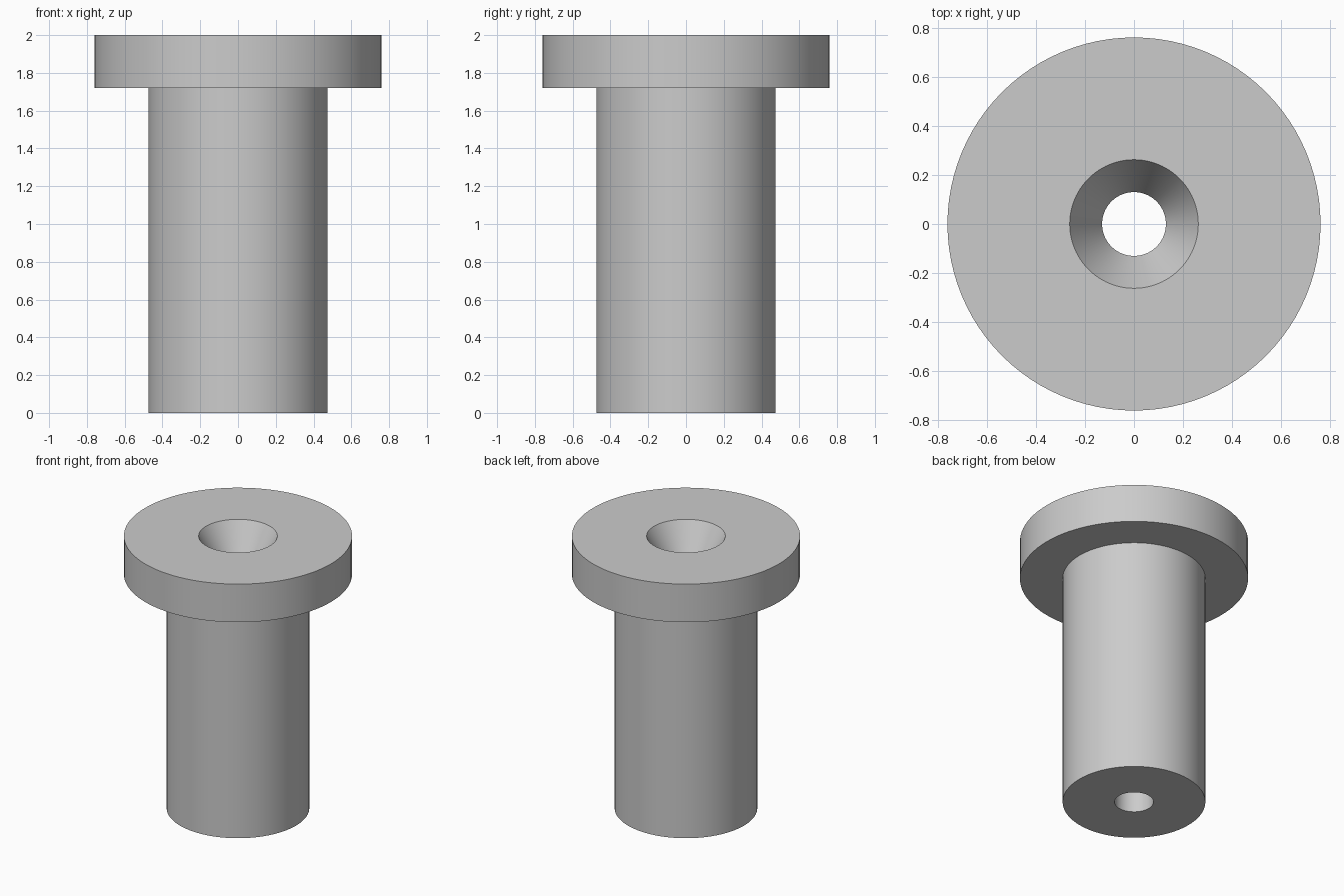
import bpy
import bmesh
import math

cube = bpy.data.objects.get("Cube")
if cube:
    bpy.data.objects.remove(cube, do_unlink=True)

# Plain grey finish
grey = bpy.data.materials.new("plain_grey")
grey.use_nodes = True
colour = (0.6, 0.6, 0.6, 1)
grey.diffuse_color = colour
grey.node_tree.nodes["Principled BSDF"].inputs["Base Color"].default_value = colour

# Main radii and heights
shaft_radius, flange_radius = 0.475, 0.76
bore_radius, mouth_radius = 0.13, 0.262
height, flange_base = 2.0, 1.72
mouth_depth = (mouth_radius - bore_radius) / math.tan(math.radians(30))

# Closed half-section, from the bore's foot around the outside to the flared mouth
section = [
    (bore_radius, 0),
    (shaft_radius, 0),
    (shaft_radius, flange_base),
    (flange_radius, flange_base),
    (flange_radius, height),
    (mouth_radius, height),
    (bore_radius, height - mouth_depth),
]

# Turn the section around the vertical axis
bm = bmesh.new()
verts = [bm.verts.new((r, 0, z)) for r, z in section]
edges = [bm.edges.new((a, b)) for a, b in zip(verts, verts[1:] + verts[:1])]
bmesh.ops.spin(bm, geom=verts + edges, cent=(0, 0, 0), axis=(0, 0, 1),
               angle=math.tau, steps=96, use_merge=True)
bmesh.ops.remove_doubles(bm, verts=bm.verts[:], dist=0.0001)
bmesh.ops.recalc_face_normals(bm, faces=bm.faces[:])

mesh = bpy.data.meshes.new("flanged_bushing")
bm.to_mesh(mesh)
bm.free()
mesh.materials.append(grey)
bushing = bpy.data.objects.new("flanged_bushing", mesh)
bpy.context.collection.objects.link(bushing)

# Smooth walls with crisp rims
bpy.ops.object.select_all(action="DESELECT")
bushing.select_set(True)
bpy.context.view_layer.objects.active = bushing
bpy.ops.object.shade_smooth_by_angle(angle=math.radians(25))
